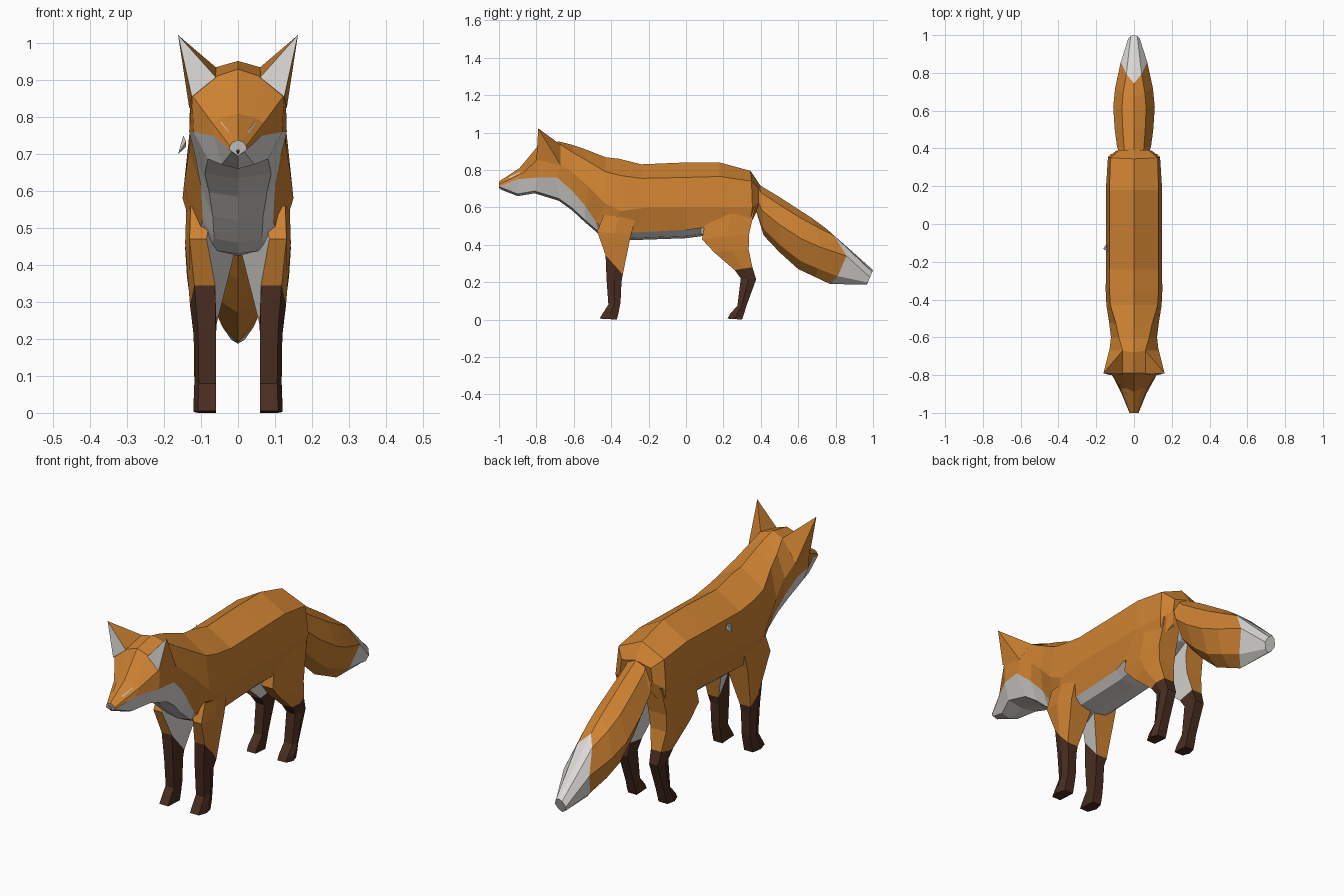
import bpy, bmesh


def material(name, rgb):
    m = bpy.data.materials.new(name)
    m.diffuse_color = (*rgb, 1.0)
    return m


MATS = [material("orange_fur", (0.62, 0.225, 0.032)),
        material("white_fur", (0.72, 0.70, 0.67)),
        material("dark_brown_fur", (0.068, 0.026, 0.014)),
        material("nose_brown", (0.13, 0.045, 0.02))]
ORANGE, WHITE, BROWN, NOSE = range(4)


def finish(name, bm):
    bmesh.ops.recalc_face_normals(bm, faces=bm.faces)
    me = bpy.data.meshes.new(name)
    bm.to_mesh(me)
    bm.free()
    for m in MATS:
        me.materials.append(m)
    ob = bpy.data.objects.new(name, me)
    bpy.context.collection.objects.link(ob)
    return ob


def loft(name, rings, colour, cap=ORANGE):
    """Skin closed rings of points; colour(ring, side) picks the material."""
    bm = bmesh.new()
    vs = [[bm.verts.new(p) for p in r] for r in rings]
    n = len(rings[0])
    for i in range(len(vs) - 1):
        for k in range(n):
            q = (k + 1) % n
            f = bm.faces.new((vs[i][k], vs[i][q], vs[i + 1][q], vs[i + 1][k]))
            f.material_index = colour(i, k)
    for r in (vs[0], vs[-1]):
        bm.faces.new(r).material_index = cap
    return finish(name, bm)


def mirrored(half):
    """Complete a half ring whose first and last points lie on x = 0."""
    return half + [(-x, y, z) for x, y, z in half[-2:0:-1]]


def solid(name, verts, faces, mats):
    bm = bmesh.new()
    vs = [bm.verts.new(v) for v in verts]
    for f, m in zip(faces, mats):
        bm.faces.new([vs[i] for i in f]).material_index = m
    return finish(name, bm)


def body_ring(s):
    """Ridge, back edge, flank, lower edge, underside edge and keel."""
    ry, rz, ux, uy, uz, wx, wy, wz, lx, ly, lz, ky, kz = s
    return mirrored([(0, ry, rz), (ux, uy, uz), (wx, wy, wz), (lx, ly, lz),
                     (lx * 0.68, ky, kz + 0.012), (0, ky, kz)])


def body_colour(i, k):
    side = k if k < 5 else 9 - k
    return WHITE if side >= 3 else ORANGE


# Torso, from rump to the neck
torso = [
    (.395, .72, .08, .39, .70, .09, .39, .63, .08, .375, .57, .36, .56),
    (.345, .795, .125, .35, .74, .138, .355, .60, .12, .34, .50, .33, .53),
    (.18, .84, .13, .18, .765, .148, .20, .60, .125, .08, .49, .08, .445),
    (.0, .84, .13, .0, .76, .148, .0, .60, .11, .0, .48, .0, .435),
    (-.24, .83, .13, -.24, .755, .148, -.20, .60, .11, -.28, .465, -.28, .425),
    (-.36, .86, .13, -.35, .77, .15, -.35, .58, .115, -.42, .47, -.41, .43),
    (-.43, .868, .125, -.43, .79, .146, -.43, .62, .095, -.48, .52, -.47, .46),
    (-.55, .915, .095, -.53, .85, .132, -.52, .71, .10, -.54, .61, -.54, .52)]
loft("torso", [body_ring(s) for s in torso], body_colour)

# Head, from the neck to the muzzle tip
head = [
    torso[-1],
    (-.61, .935, .08, -.60, .89, .122, -.60, .78, .115, -.61, .69, -.61, .585),
    (-.68, .952, .06, -.67, .935, .13, -.67, .83, .132, -.69, .76, -.68, .635),
    (-.79, .93, .06, -.79, .91, .125, -.79, .86, .12, -.79, .76, -.81, .675),
    (-.89, .81, .04, -.87, .80, .07, -.87, .785, .065, -.90, .75, -.90, .66),
    (-1., .738, .014, -1., .733, .022, -1., .722, .024, -1., .712, -.99, .695)]
loft("head", [body_ring(s) for s in head], body_colour, WHITE)

# Nose plate on the muzzle tip
solid("nose", [(-.022, -.992, .727), (0, -.993, .741), (.022, -.992, .727),
               (0, -.995, .70), (-.014, -1, .724), (0, -1, .732),
               (.014, -1, .724), (0, -1, .706)],
      [(4, 5, 6, 7), (0, 1, 5, 4), (1, 2, 6, 5), (2, 3, 7, 6), (3, 0, 4, 7),
       (0, 1, 2, 3)], [NOSE] * 6)

# Ears with pale fronts, and cheek marks beside the nose bridge
for side, s in (("left", 1), ("right", -1)):
    pts = [(.162, -.79, 1.022), (.06, -.795, .908), (.125, -.80, .855),
           (.132, -.67, .825), (.06, -.67, .935)]
    solid(side + "_ear", [(s * x, y, z) for x, y, z in pts],
          [(0, 1, 2), (0, 2, 3), (0, 3, 4), (0, 4, 1), (1, 2, 3, 4)],
          [WHITE] + [ORANGE] * 4)
    mark = [(.026, -.945, .762), (.045, -.89, .787), (.068, -.873, .768),
            (.060, -.905, .745), (.03, -.96, .735), (.04, -.885, .76)]
    solid(side + "_cheek_mark", [(s * x, y, z) for x, y, z in mark],
          [(0, 1, 2, 3, 4), (5, 1, 0), (5, 2, 1), (5, 3, 2), (5, 4, 3),
           (5, 0, 4)], [WHITE] * 6)


# Legs: front and back height, front and back y, inner x at front and back,
# outer x
fore = [
    (.56, .54, -.44, -.27, .07, .02, .14),
    (.47, .45, -.475, -.295, .085, .005, .143),
    (.345, .24, -.43, -.338, .062, .058, .13),
    (.22, .20, -.425, -.345, .06, .06, .12),
    (.08, .09, -.415, -.35, .06, .06, .118),
    (.025, .04, -.45, -.36, .06, .06, .12),
    (.005, .0, -.462, -.37, .06, .06, .12)]
hind = [
    (.60, .60, .12, .37, .06, .03, .135),
    (.43, .46, .085, .338, .07, .03, .143),
    (.36, .375, .15, .335, .06, .04, .138),
    (.265, .28, .26, .355, .06, .056, .125),
    (.22, .215, .293, .375, .06, .06, .12),
    (.075, .07, .275, .322, .06, .06, .118),
    (.03, .03, .235, .31, .06, .06, .12),
    (.005, .0, .222, .30, .06, .06, .12)]


def leg_ring(p, s):
    zf, zb, yf, yb, xf, xb, xo = p
    ym, zm = (yf + yb) / 2, (zf + zb) / 2
    return [(s * xf, yf, zf), (s * (xo - .012), yf, zf), (s * xo, ym, zm),
            (s * (xo - .012), yb, zb), (s * xb, yb, zb)]


for part, rows, sock in (("front_leg", fore, 2), ("hind_leg", hind, 3)):
    for side, s in (("left", 1), ("right", -1)):
        loft(side + "_" + part, [leg_ring(p, s) for p in rows],
             lambda i, k: BROWN if i >= sock else WHITE if k == 4 else ORANGE,
             BROWN)

# Tail: top y z, bottom y z, half width, backward bow of the sides
tail = [
    (.35, .775, .375, .58, .07, 0), (.40, .715, .415, .45, .09, .0),
    (.50, .655, .50, .36, .102, 0), (.60, .59, .60, .27, .11, .02),
    (.67, .545, .69, .228, .10, .04), (.745, .49, .77, .19, .07, .10),
    (1.0, .265, .968, .187, .03, 0)]


def tail_ring(p):
    ty, tz, by, bz, w, bow = p
    half = []
    for t, fx, fb in ((0, 0, 0), (.14, .58, .45), (.5, 1, 1), (.86, .6, .45), (1, 0, 0)):
        half.append((w * fx, ty + (by - ty) * t + bow * fb, tz + (bz - tz) * t))
    return mirrored(half)


loft("tail", [tail_ring(p) for p in tail],
     lambda i, k: WHITE if i == 5 else ORANGE, WHITE)

# Small loose tuft on the right flank
solid("fur_tuft", [(-.148, -.11, .75), (-.14, -.15, .735), (-.162, -.13, .70),
                   (-.14, -.11, .72)],
      [(0, 1, 2), (0, 2, 3), (1, 3, 2), (0, 3, 1)], [WHITE] * 4)
